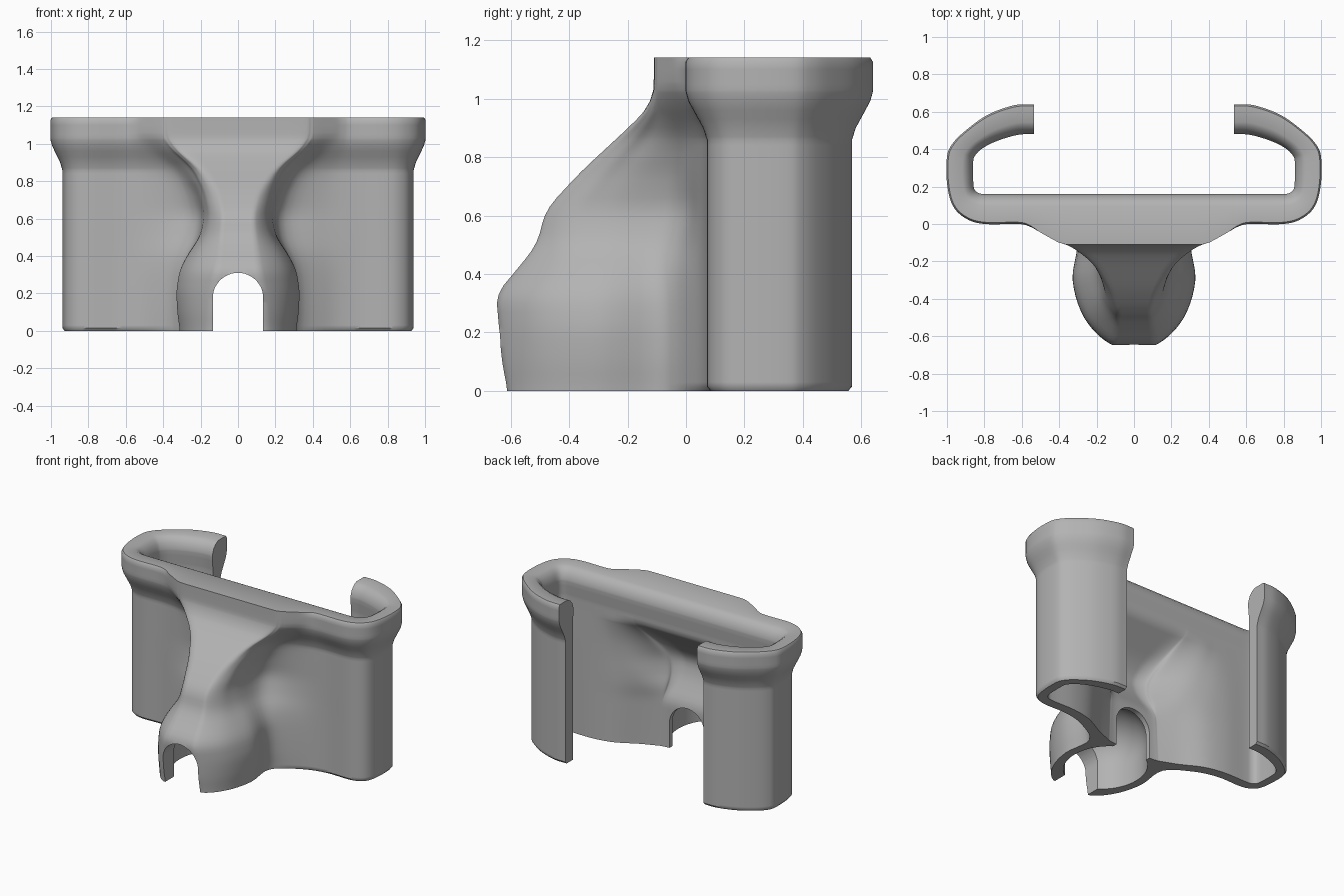
import bpy, bmesh
from mathutils import Vector, Matrix

cube = bpy.data.objects.get("Cube")
if cube:
    bpy.data.objects.remove(cube)

# One grey plastic colour
GREY = (0.45, 0.45, 0.45, 1)
mat = bpy.data.materials.new("grey plastic")
mat.use_nodes = True
mat.diffuse_color = GREY
mat.node_tree.nodes["Principled BSDF"].inputs["Base Color"].default_value = GREY

# Plan of the hooked arm: outermost and innermost edges, from front wall to tip
ARM_OUT = [(.62, 0), (.8, 0), (.9, .03), (.97, .1), (1, .22), (1, .36),
           (.97, .43), (.9, .5), (.78, .585), (.64, .635), (.535, .64)]
ARM_IN = [(.62, .16), (.78, .16), (.83, .165), (.855, .19), (.86, .25), (.86, .33),
          (.85, .365), (.81, .405), (.73, .445), (.62, .477), (.535, .48)]

# Spout section by height: z, front y, front half width, widest x, its y, neck x, its y
SPOUT_OUT = [(0, -.61, .15, .31, -.3, .3, -.08), (.1, -.63, .14, .325, -.3, .31, -.08),
             (.22, -.64, .13, .33, -.3, .31, -.08), (.33, -.65, .11, .31, -.3, .3, -.08),
             (.42, -.575, .1, .26, -.28, .27, -.08), (.5, -.51, .09, .2, -.28, .235, -.06),
             (.62, -.48, .08, .17, -.28, .22, -.03), (.75, -.36, .11, .2, -.2, .26, -.03),
             (.87, -.23, .18, .26, -.11, .34, -.01), (.95, -.145, .27, .35, -.08, .44, -.015),
             (1, -.115, .31, .4, -.09, .48, -.035), (1.04, -.11, .33, .42, -.09, .5, -.045),
             (1.14, -.11, .33, .42, -.09, .5, -.045)]
SPOUT_IN = [(0, -.01, .13, .22, .005, .33, .05), (.33, -.01, .13, .2, 0, .31, .05),
            (.42, -.06, .11, .18, -.01, .3, .06), (.5, -.1, .09, .18, -.04, .32, .07),
            (.6, -.12, .09, .2, -.04, .35, .08), (.7, -.06, .12, .24, .02, .38, .1),
            (.79, .04, .16, .28, .08, .42, .13), (.9, .16, .22, .33, .16, .45, .16),
            (1.14, .16, .22, .33, .16, .45, .16)]

# Wall offset by height: 0 is the outermost edge, 1 the innermost
OFFSET_OUT = [(0, .53), (.015, .45), (.86, .45), (.9, .37), (.95, .2), (1, .03),
              (1.03, 0), (1.125, 0), (1.14, .06)]
OFFSET_IN = [(0, .95), (.95, .95), (1.03, 1), (1.06, 1), (1.1, .91), (1.125, .77), (1.14, .6)]


def lookup(table, z):
    z = max(z, table[0][0])
    for a, b in zip(table, table[1:]):
        if z <= b[0]:
            t = (z - a[0]) / (b[0] - a[0])
            return [p + (q - p) * t for p, q in zip(a[1:], b[1:])]
    return list(table[-1][1:])


def blended(table, z, reach=.03):
    """Table row softened over a short height."""
    rows = [lookup(table, z + d) for d in (-reach, 0, reach)]
    return [sum(column) / 3 for column in zip(*rows)]


def smooth_path(pts, steps=5):
    """Catmull-Rom curve through the points."""
    pts = [Vector(p) for p in pts]
    ext = [2 * pts[0] - pts[1]] + pts + [2 * pts[-1] - pts[-2]]
    out = []
    for a, b, c, d in zip(ext, ext[1:], ext[2:], ext[3:]):
        for s in range(steps):
            t = s / steps
            out.append(b + (c - a) * (t / 2) + (2 * a - 5 * b + 4 * c - d) * (t * t / 2)
                       + (3 * b - a - 3 * c + d) * (t ** 3 / 2))
    return out + [pts[-1]]


def outline(z, spout, offset):
    """Plan curve from the right tip, round the spout, to the left tip."""
    k = lookup(offset, z)[0]
    front, a, w, wy, n, ny = blended(spout, z)
    arm = [Vector(p).lerp(Vector(q), k) for p, q in zip(ARM_OUT, ARM_IN)]
    wall = arm[0].y
    bump = [(a, front), (a + (w - a) * .68, front + (wy - front) * .4), (w, wy), (n, ny),
            ((n + .62) / 2, ny + (wall - ny) * .72)]
    bump = [(x, min(y, wall)) for x, y in bump]
    half = bump + [tuple(p) for p in arm]
    mirrored = [(-x, y) for x, y in reversed(half)]
    nose = min(front, wall)
    return [(p.x, max(p.y, nose), z) for p in smooth_path(mirrored + [(0, nose)] + half)]


def add_object(name, bm):
    bmesh.ops.recalc_face_normals(bm, faces=bm.faces[:])
    mesh = bpy.data.meshes.new(name)
    bm.to_mesh(mesh)
    bm.free()
    mesh.materials.append(mat)
    ob = bpy.data.objects.new(name, mesh)
    bpy.context.collection.objects.link(ob)
    return ob


# Bracket shell: closed plan rings lofted upward
heights = sorted({0, .015, 1.03, 1.06, 1.1, 1.125, 1.14}
                 | {round(.03 * i, 3) for i in range(1, 36)} | {.86, .95})
bm = bmesh.new()
rings = []
for z in heights:
    ring = outline(z, SPOUT_OUT, OFFSET_OUT) + outline(z, SPOUT_IN, OFFSET_IN)[::-1]
    rings.append([bm.verts.new(p) for p in ring])
count = len(rings[0])
for low, high in zip(rings, rings[1:]):
    for i in range(count):
        j = (i + 1) % count
        bm.faces.new((low[i], low[j], high[j], high[i]))
for ring in (rings[0], rings[-1]):
    for i in range(count // 2 - 1):
        bm.faces.new((ring[i], ring[i + 1], ring[-2 - i], ring[-1 - i]))
shell = add_object("bracket_shell", bm)

# Domed socket inside the spout: a ball drawn straight down below its middle
BALL = .255
bm = bmesh.new()
bmesh.ops.create_uvsphere(bm, u_segments=40, v_segments=24, radius=BALL)
for v in bm.verts:
    flat = v.co.xy.length
    if v.co.z < -.001 and flat > .001:
        v.co.x *= BALL / flat
        v.co.y *= BALL / flat
    v.co.y *= 1.1
bmesh.ops.translate(bm, vec=(0, -.28, .17), verts=bm.verts[:])
socket = add_object("socket_cutter", bm)

# Arched passage through the front and back of the spout
R, TOP = .135, .31
bm = bmesh.new()
arch = [(-R, -.2), (R, -.2)]
for i in range(25):
    p = Matrix.Rotation(3.14159265 * i / 24, 2) @ Vector((R, 0))
    arch.append((p.x, p.y + TOP - R))
face = bm.faces.new([bm.verts.new((x, -.9, z)) for x, z in arch])
grown = bmesh.ops.extrude_face_region(bm, geom=[face])["geom"]
bmesh.ops.translate(bm, vec=(0, 1, 0),
                    verts=[v for v in grown if isinstance(v, bmesh.types.BMVert)])
passage = add_object("passage_cutter", bm)

# Cut both openings, then smooth
bpy.ops.object.select_all(action="DESELECT")
bpy.context.view_layer.objects.active = shell
shell.select_set(True)
for cutter in (socket, passage):
    mod = shell.modifiers.new(cutter.name, "BOOLEAN")
    mod.operation = "DIFFERENCE"
    mod.solver = "EXACT"
    mod.object = cutter
    bpy.ops.object.modifier_apply(modifier=mod.name)
    bpy.data.objects.remove(cutter)
bpy.ops.object.shade_smooth_by_angle(angle=.7)
